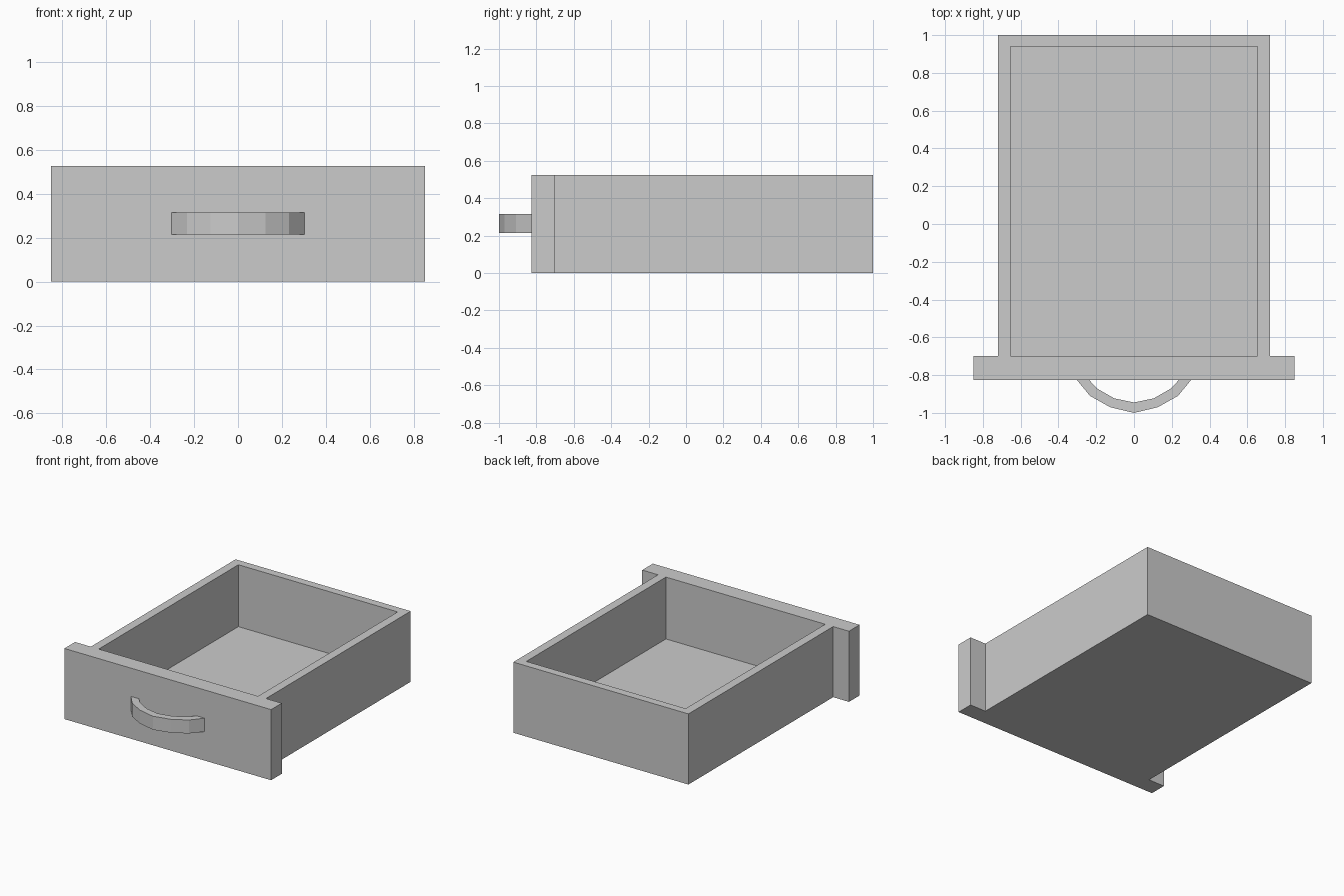
import bpy
import bmesh

if "Cube" in bpy.data.objects:
    bpy.data.objects.remove(bpy.data.objects["Cube"])


def prism(name, outline, z0, z1):
    """Extrude a flat xy outline from z0 up to z1."""
    bm = bmesh.new()
    face = bm.faces.new([bm.verts.new((x, y, z0)) for x, y in outline])
    top = bmesh.ops.extrude_face_region(bm, geom=[face])["geom"]
    bmesh.ops.translate(bm, vec=(0, 0, z1 - z0),
                        verts=[v for v in top if isinstance(v, bmesh.types.BMVert)])
    bmesh.ops.recalc_face_normals(bm, faces=bm.faces)
    mesh = bpy.data.meshes.new(name)
    bm.to_mesh(mesh)
    bm.free()
    obj = bpy.data.objects.new(name, mesh)
    bpy.context.collection.objects.link(obj)
    return obj


def mirrored(half):
    """Complete a left-right symmetric outline from its right half."""
    return half + [(-x, y) for x, y in reversed(half) if x > 0]


HEIGHT = 0.525
PANEL_FRONT, PANEL_BACK = -0.825, -0.70

# Drawer body: wide front panel and tray in one solid
body = prism("drawer_body", mirrored([
    (0.85, PANEL_FRONT), (0.85, PANEL_BACK), (0.72, PANEL_BACK), (0.72, 1.0)]),
    0, HEIGHT)

# Open cavity that leaves walls and floor
cavity = prism("cavity_cutter", mirrored([(0.655, PANEL_BACK), (0.655, 0.94)]),
               0.065, HEIGHT + 0.1)
cavity.hide_render = True
cut = body.modifiers.new("cavity", 'BOOLEAN')
cut.operation = 'DIFFERENCE'
cut.solver = 'EXACT'
cut.object = cavity
bpy.context.view_layer.objects.active = body
bpy.ops.object.modifier_apply(modifier=cut.name)
bpy.data.objects.remove(cavity)

# Bowed pull handle, six flat segments
outer = [(0.303, PANEL_FRONT), (0.233, -0.91), (0.126, -0.97), (0, -1.0)]
inner = [(0.238, PANEL_FRONT), (0.197, -0.87), (0.105, -0.923), (0, -0.945)]
left = [(-x, y) for x, y in reversed(outer[:-1])]
left_inner = [(-x, y) for x, y in inner[:-1]]
prism("handle", outer + left + left_inner + inner[::-1], 0.215, 0.315)
